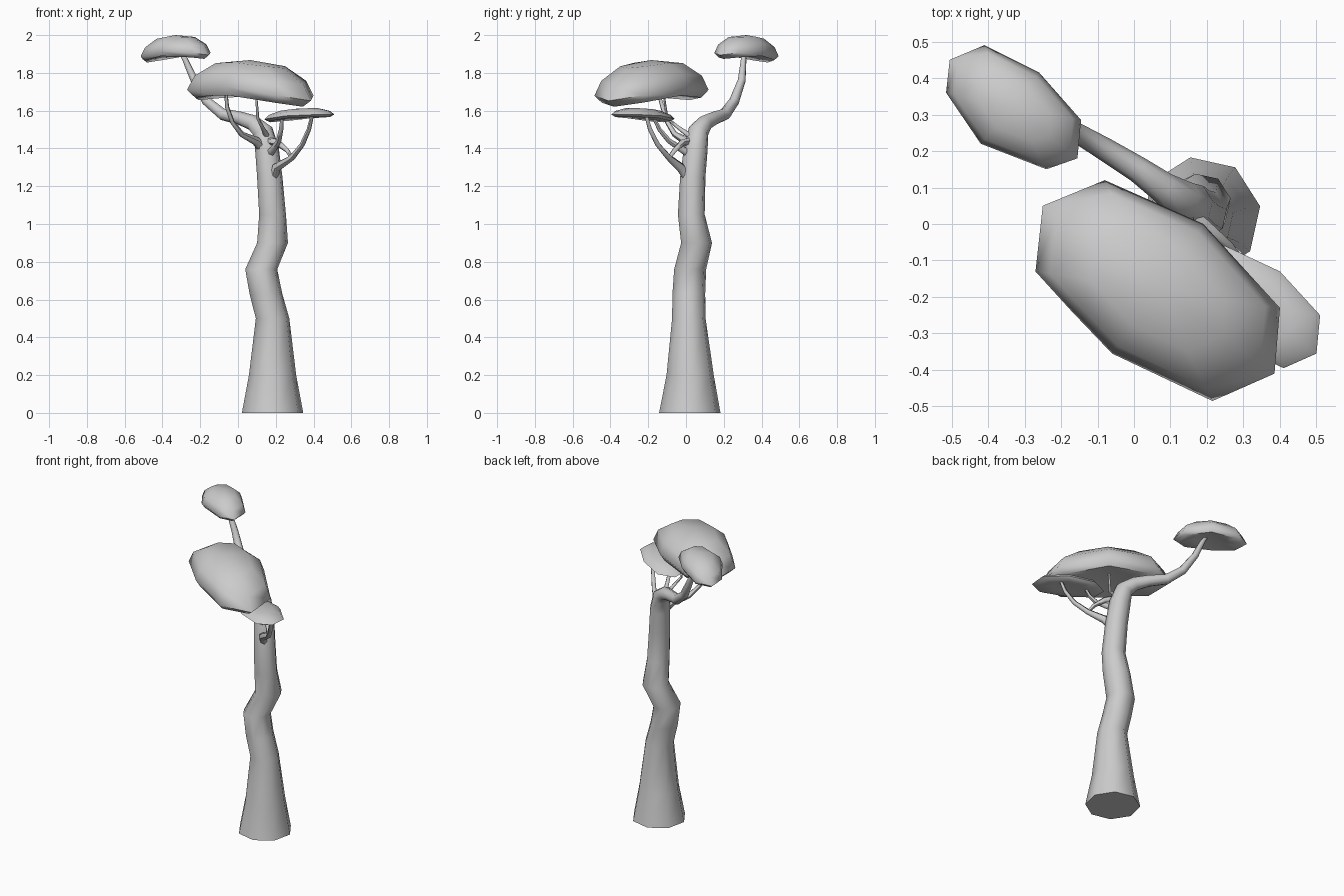
import bpy, bmesh, math
from mathutils import Vector


def finish(name, bm, angle):
    bmesh.ops.recalc_face_normals(bm, faces=bm.faces)
    mesh = bpy.data.meshes.new(name)
    bm.to_mesh(mesh)
    bm.free()
    ob = bpy.data.objects.new(name, mesh)
    bpy.context.collection.objects.link(ob)
    bpy.ops.object.select_all(action='DESELECT')
    ob.select_set(True)
    bpy.context.view_layer.objects.active = ob
    bpy.ops.object.shade_smooth_by_angle(angle=math.radians(angle))
    return ob


def bridge(bm, a, b):
    n = len(a)
    for i in range(n):
        bm.faces.new((a[i], a[(i + 1) % n], b[(i + 1) % n], b[i]))


def tube(name, pts, sides=8, flat_below=0.0, phase=10):
    """Tapered limb through (x, y, z, radius) points; rings stay level below flat_below."""
    bm = bmesh.new()
    up = Vector((0, 0, 1))
    rings = []
    for k, p in enumerate(pts):
        c = Vector(p[:3])
        d = Vector(pts[min(k + 1, len(pts) - 1)][:3]) - Vector(pts[max(k - 1, 0)][:3])
        q = up.rotation_difference(up if c.z < flat_below else d)
        ring = []
        for i in range(sides):
            a = math.radians(phase) + math.tau * i / sides
            ring.append(bm.verts.new(c + q @ Vector((math.cos(a), math.sin(a), 0)) * p[3]))
        rings.append(ring)
    for a, b in zip(rings, rings[1:]):
        bridge(bm, a, b)
    bm.faces.new(rings[0])
    bm.faces.new(rings[-1])
    return finish(name, bm, 60)


def canopy(name, outline, base, height, droop, tilt):
    """Domed leaf pad: scaled copies of a plan outline, ends drooping along the long axis."""
    bm = bmesh.new()
    xs, ys = zip(*outline)
    c = Vector(((min(xs) + max(xs)) / 2, (min(ys) + max(ys)) / 2))
    axis = Vector((0.8, -0.6))
    rel = [Vector(p) - c for p in outline]
    reach = max(abs(r.dot(axis)) for r in rel)
    rings = []
    for s, h in ((0.45, 0.07), (0.87, 0.0), (1.0, 0.25), (0.88, 0.62), (0.55, 0.92)):
        ring = []
        for r in rel:
            t = s * r.dot(axis) / reach
            z = base + h * height - droop * t * t + tilt * t
            ring.append(bm.verts.new((c.x + r.x * s, c.y + r.y * s, z)))
        rings.append(ring)
    for a, b in zip(rings, rings[1:]):
        bridge(bm, a, b)
    # closing fans underneath and on top
    for ring, h in ((rings[0], 0.1), (rings[-1], 1.0)):
        v = bm.verts.new((c.x, c.y, base + h * height))
        for i in range(len(ring)):
            bm.faces.new((ring[i], ring[(i + 1) % len(ring)], v))
    return finish(name, bm, 60)


# Trunk, bending at the top into the long back-left limb
tube("trunk", [
    (0.183, 0.020, 0.0, 0.165), (0.183, 0.022, 0.20, 0.127),
    (0.183, 0.015, 0.50, 0.090), (0.148, 0.015, 0.63, 0.088),
    (0.123, 0.022, 0.76, 0.086), (0.183, 0.056, 0.90, 0.083),
    (0.183, 0.028, 1.05, 0.072), (0.168, 0.036, 1.25, 0.068),
    (0.153, 0.052, 1.40, 0.064), (0.132, 0.066, 1.49, 0.055),
    (0.080, 0.100, 1.535, 0.043), (0.010, 0.150, 1.56, 0.036),
    (-0.080, 0.205, 1.58, 0.032), (-0.165, 0.255, 1.65, 0.027),
    (-0.230, 0.295, 1.76, 0.021), (-0.280, 0.305, 1.87, 0.015),
    (-0.325, 0.310, 1.94, 0.006)], flat_below=1.3)

# Thin branches carrying the two lower canopies
branches = {
    "branch_right": [(0.19, 0.00, 1.25, 0.022), (0.205, -0.03, 1.30, 0.026),
                     (0.285, -0.09, 1.35, 0.017), (0.340, -0.15, 1.42, 0.014),
                     (0.375, -0.19, 1.50, 0.012), (0.395, -0.215, 1.585, 0.009)],
    "branch_right_upper": [(0.15, 0.03, 1.44, 0.022), (0.21, -0.02, 1.43, 0.018),
                           (0.26, -0.06, 1.39, 0.013), (0.285, -0.09, 1.35, 0.011)],
    "branch_middle": [(0.165, 0.02, 1.37, 0.024), (0.19, -0.03, 1.40, 0.02),
                      (0.215, -0.09, 1.44, 0.015), (0.228, -0.14, 1.50, 0.012),
                      (0.235, -0.18, 1.58, 0.008)],
    "branch_left": [(0.13, 0.04, 1.40, 0.028), (0.095, 0.00, 1.44, 0.024),
                    (0.02, -0.06, 1.475, 0.015), (-0.03, -0.10, 1.54, 0.012),
                    (-0.058, -0.125, 1.62, 0.011), (-0.065, -0.15, 1.71, 0.008)],
    "branch_twig": [(0.155, 0.03, 1.46, 0.016), (0.13, -0.04, 1.51, 0.010),
                    (0.105, -0.10, 1.56, 0.008), (0.095, -0.12, 1.70, 0.005)],
}
for name, pts in branches.items():
    tube(name, pts, sides=6)

# Leaf canopies
canopy("canopy_large",
       [(-0.27, -0.13), (-0.25, 0.05), (-0.08, 0.12), (0.19, 0.0), (0.40, -0.23),
        (0.385, -0.41), (0.215, -0.485), (-0.06, -0.355), (-0.17, -0.24)],
       1.68, 0.188, 0.055, -0.02)
canopy("canopy_top",
       [(-0.515, 0.36), (-0.505, 0.45), (-0.41, 0.49), (-0.26, 0.415), (-0.145, 0.285),
        (-0.155, 0.18), (-0.24, 0.15), (-0.42, 0.22)],
       1.89, 0.11, 0.035, 0.012)
canopy("canopy_low",
       [(0.14, -0.20), (0.15, -0.10), (0.25, -0.06), (0.40, -0.13), (0.51, -0.25),
        (0.50, -0.355), (0.41, -0.395), (0.25, -0.32)],
       1.56, 0.052, 0.01, 0.016)
